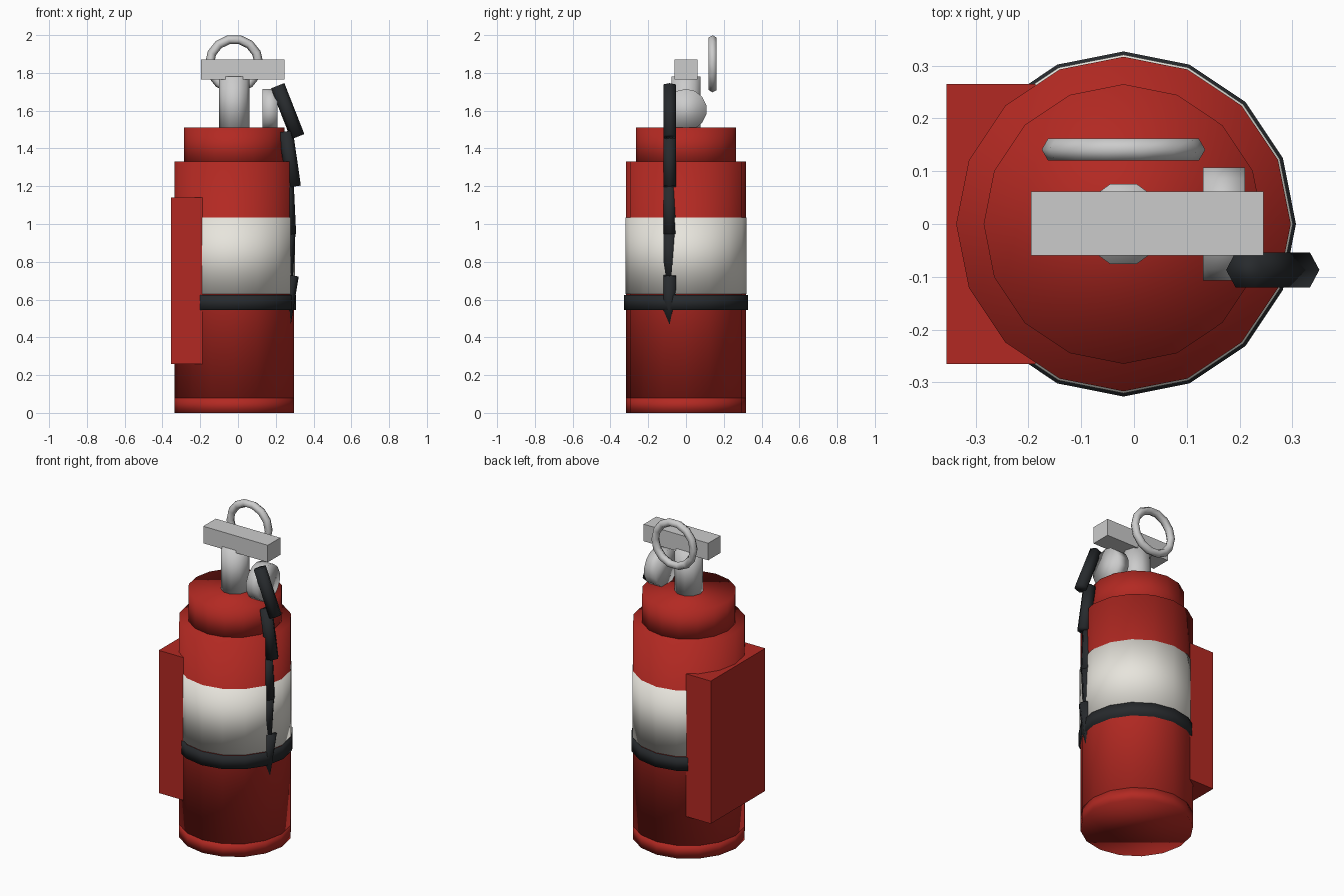
import bpy, math
from mathutils import Vector

if "Cube" in bpy.data.objects:
    bpy.data.objects.remove(bpy.data.objects["Cube"])

def material(name, rgb):
    m = bpy.data.materials.new(name)
    m.diffuse_color = (*rgb, 1)
    m.use_nodes = True
    m.node_tree.nodes["Principled BSDF"].inputs["Base Color"].default_value = m.diffuse_color
    return m

RED = material("red_paint", (0.45, 0.022, 0.016))
WHITE = material("label_white", (0.80, 0.78, 0.72))
BLACK = material("black_rubber", (0.02, 0.023, 0.026))
AXIS_X = -0.02   # centre line of the tank

def finish(name, mat, smooth=True):
    ob = bpy.context.object
    ob.name = name
    if mat:
        ob.data.materials.append(mat)
    if smooth:
        bpy.ops.object.shade_smooth()
    return ob

def rod(name, a, b, r, sides, mat=None, spin=0.0):
    """Cylinder running from point a to point b."""
    a, b = Vector(a), Vector(b)
    d = b - a
    bpy.ops.mesh.primitive_cylinder_add(vertices=sides, radius=r, depth=d.length)
    ob = finish(name, mat)
    # primitive starts on +y: turn a vertex onto +x, then tilt the axis
    q = Vector((0, 0, 1)).rotation_difference(d)
    ob.rotation_mode = 'QUATERNION'
    turn = Vector((1, 0, 0)).rotation_difference(Vector((0, 1, 0))).inverted()
    ob.rotation_quaternion = q @ turn
    ob.location = (a + b) / 2
    return ob

def upright(name, z0, z1, r, sides, mat=None):
    return rod(name, (AXIS_X, 0, z0), (AXIS_X, 0, z1), r, sides, mat)

def box(name, lo, hi, mat=None):
    lo, hi = Vector(lo), Vector(hi)
    bpy.ops.mesh.primitive_cube_add(size=1, location=(lo + hi) / 2)
    ob = finish(name, mat, smooth=False)
    ob.scale = hi - lo
    return ob

# Tank
upright("tank_base", 0.0, 0.08, 0.317, 16, RED)
upright("tank_body", 0.08, 1.33, 0.317, 16, RED)
upright("tank_shoulder", 1.30, 1.51, 0.265, 16, RED)
upright("label", 0.63, 1.035, 0.321, 16, WHITE)
upright("strap", 0.545, 0.625, 0.327, 16, BLACK)

# Wall bracket
box("wall_bracket", (-0.355, -0.265, 0.26), (-0.187, 0.265, 1.14), RED)

# Valve, lever, gauge and pull ring
upright("valve_neck", 1.50, 1.78, 0.08, 10)
box("lever", (-0.195, -0.06, 1.765), (0.245, 0.062, 1.87))
rod("gauge", (0.131, 0, 1.605), (0.21, 0, 1.605), 0.11, 14)
bpy.ops.mesh.primitive_torus_add(major_segments=14, minor_segments=6,
                                 major_radius=0.131, minor_radius=0.024,
                                 location=(AXIS_X, 0.141, 1.848),
                                 rotation=(math.pi / 2, 0, 0))
finish("pull_ring", None)

# Hose: straight hexagonal pieces hanging down the right side (x, z pairs)
hose = [((0.21, 1.732), (0.316, 1.462)),
        ((0.253, 1.490), (0.295, 1.198)),
        ((0.257, 1.215), (0.270, 0.945)),
        ((0.267, 0.965), (0.252, 0.700)),
        ((0.284, 0.728), (0.240, 0.460))]
for i, ((x0, z0), (x1, z1)) in enumerate(hose, 1):
    rod(f"hose_piece_{i}", (x0, -0.087, z0), (x1, -0.087, z1), 0.038, 6, BLACK)
